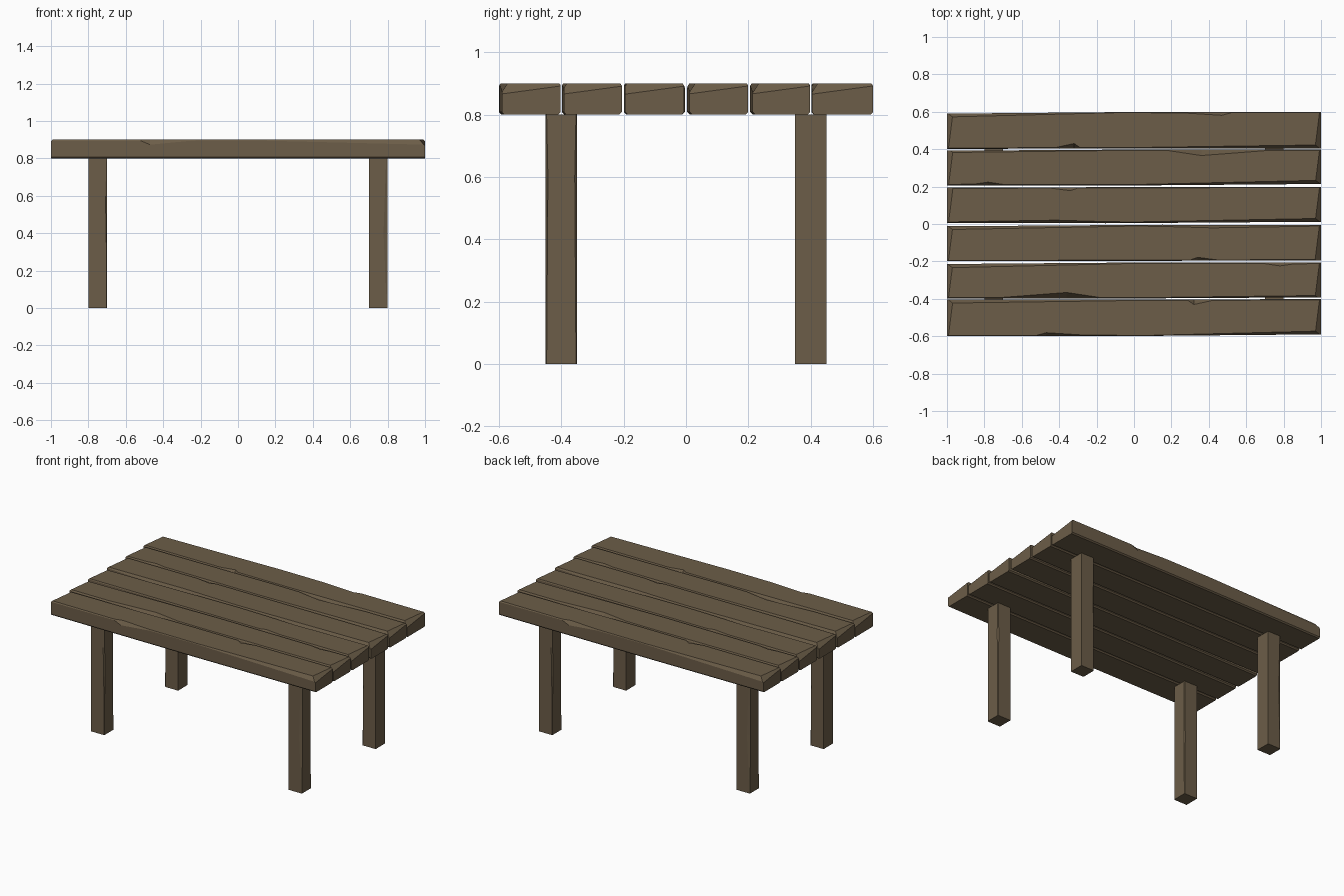
import bpy, bmesh, math
from mathutils import Matrix, Vector

if "Cube" in bpy.data.objects:
    bpy.data.objects.remove(bpy.data.objects["Cube"])

wood = bpy.data.materials.new("weathered_wood")
wood.diffuse_color = (0.15, 0.11, 0.065, 1)
wood.use_nodes = True
wood.node_tree.nodes["Principled BSDF"].inputs["Base Color"].default_value = wood.diffuse_color


def lerp(keys, t):
    """Linear interpolation through (position, value) pairs."""
    for (a, va), (b, vb) in zip(keys, keys[1:]):
        if t <= b:
            return va + (vb - va) * (t - a) / (b - a)
    return keys[-1][1]


def loft(sections):
    bm = bmesh.new()
    rings = [[bm.verts.new(p) for p in s] for s in sections]
    n = len(rings[0])
    for r, s in zip(rings, rings[1:]):
        for i in range(n):
            j = (i + 1) % n
            bm.faces.new((r[i], r[j], s[j], s[i]))
    bm.faces.new(rings[0][::-1])
    bm.faces.new(rings[-1])
    bmesh.ops.recalc_face_normals(bm, faces=bm.faces)
    return bm


def cut(bm, a, b, c):
    """Slice off the material above the plane through three points."""
    a, b, c = Vector(a), Vector(b), Vector(c)
    no = (b - a).cross(c - a)
    if no.z < 0:
        no.negate()
    res = bmesh.ops.bisect_plane(bm, geom=bm.verts[:] + bm.edges[:] + bm.faces[:],
                                 plane_co=a, plane_no=no, clear_outer=True)
    edges = [e for e in res["geom_cut"] if isinstance(e, bmesh.types.BMEdge)]
    bmesh.ops.holes_fill(bm, edges=edges, sides=0)
    bmesh.ops.recalc_face_normals(bm, faces=bm.faces)


def add_pair(bm, names):
    """One object as built, one turned half a circle about z."""
    for name in names:
        me = bpy.data.meshes.new(name)
        bm.to_mesh(me)
        me.materials.append(wood)
        bpy.context.collection.objects.link(bpy.data.objects.new(name, me))
        bm.transform(Matrix.Rotation(math.pi, 4, 'Z'))
    bm.free()


def plank(y0, hi, lo, hi_chip, lo_chip, names):
    """Plank along x: side edges and worn top corners vary along the length."""
    xs = sorted({k[0] for keys in (hi, lo, hi_chip, lo_chip) for k in keys})
    sections = []
    for x in xs:
        yh, yl = y0 + lerp(hi, x), y0 + lerp(lo, x)
        h, l = lerp(hi_chip, x), lerp(lo_chip, x)
        c = 0.008
        sections.append([(x, yl + c, 0.8), (x, yh - c, 0.8), (x, yh, 0.8 + c),
                         (x, yh, 0.9 - 1.5 * h), (x, yh - h, 0.9),
                         (x, yl + l, 0.9), (x, yl, 0.9 - 1.5 * l), (x, yl, 0.8 + c)])
    bm = loft(sections)
    # slanted cuts on both ends
    cut(bm, (E, y0 + .1, .892), (E, y0 - .1, .865), (.967, y0 - .1, .9))
    cut(bm, (-E, y0 - .1, .892), (-E, y0 + .1, .865), (-.967, y0 + .1, .9))
    add_pair(bm, names)


E = 1.0
# tabletop planks, back half plus its half-turn copy
plank(0.5, [(-E, .09), (-.1, .098), (E, .1)], [(-E, -.098), (E, -.096)],
      [(-E, .018), (-.1, .003), (.25, .004), (.47, .018), (.52, .004), (E, .005)],
      [(-E, .004), (-.42, .006), (-.32, .028), (-.29, .007), (0, .006), (E, .019)],
      ["outer_plank_back", "outer_plank_front"])
plank(0.3, [(-E, .092), (0, .098), (E, .098)], [(-E, -.094), (0, -.094), (E, -.086)],
      [(-E, .010), (0, .004), (.18, .005), (.36, .032), (.7, .006), (E, .005)],
      [(-E, .005), (-.85, .008), (-.78, .018), (-.7, .006), (0, .005), (E, .02)],
      ["middle_plank_back", "middle_plank_front"])
plank(0.1, [(-E, .095), (E, .099)], [(-E, -.094), (-.15, -.096), (E, -.088)],
      [(-E, .006), (-.45, .004), (-.34, .018), (-.3, .004), (E, .004)],
      [(-E, .005), (-.42, .016), (-.15, .009), (0, .006), (E, .018)],
      ["inner_plank_back", "inner_plank_front"])


def leg(cx, cy, chip_x, chip_y, names):
    """Square post with two worn upright corners."""
    h = 0.05
    sections = []
    for z in (0, .2, .4, .6, .8):
        a, b = lerp(chip_x, z), lerp(chip_y, z)
        sections.append([(cx - h, cy - h, z), (cx + h - a, cy - h, z),
                         (cx + h, cy - h + b, z), (cx + h, cy + h - b, z),
                         (cx + h - b, cy + h, z), (cx - h, cy + h, z)])
    add_pair(loft(sections), names)


# legs
leg(.75, -.4, [(0, .004), (.4, .022), (.6, .015), (.8, .008)],
    [(0, .003), (.6, .007), (.8, .003)], ["front_right_leg", "back_left_leg"])
leg(-.75, -.4, [(0, .002), (.3, .003), (.6, .009), (.8, .004)],
    [(0, .002), (.4, .006), (.8, .003)], ["front_left_leg", "back_right_leg"])
